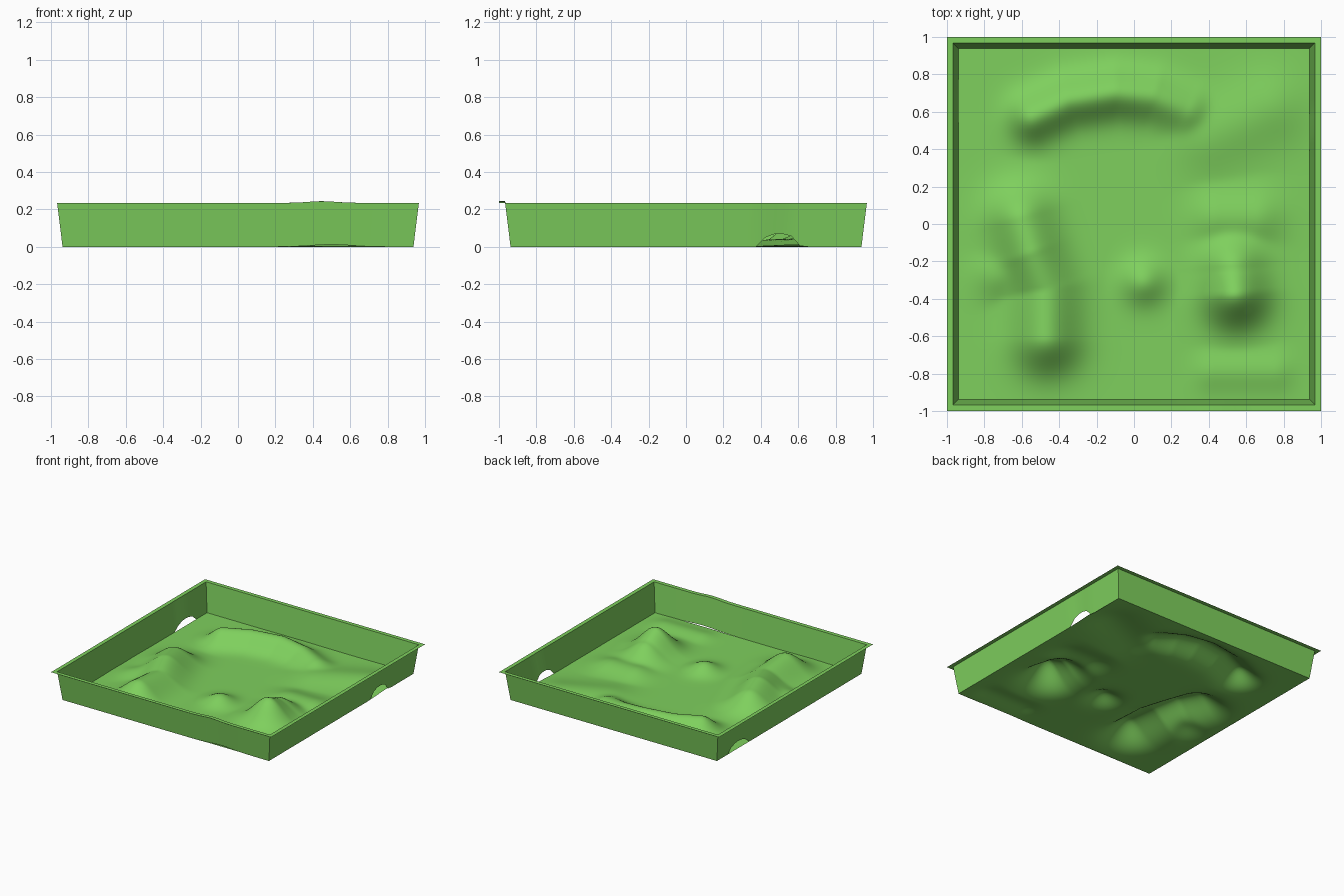
import bpy, bmesh
from math import exp
from mathutils import Vector

if "Cube" in bpy.data.objects:
    bpy.data.objects.remove(bpy.data.objects["Cube"])

TOP, FLOOR_W, WALL_W, RIM_W = 0.235, 0.938, 0.967, 1.0

green = bpy.data.materials.new("green")
green.diffuse_color = (0.21, 0.63, 0.11, 1)
green.use_nodes = True
green.node_tree.nodes["Principled BSDF"].inputs["Base Color"].default_value = green.diffuse_color

# Hill ridges: path points (x, y, height), softness
RIDGES = [
    ([(-0.60, 0.02, .15), (-0.55, -0.15, .17), (-0.47, -0.35, .14), (-0.47, -0.61, .165)], 0.12),
    ([(-0.54, 0.57, .12), (-0.35, 0.66, .12), (-0.1, 0.70, .12), (0.1, 0.68, .10), (0.28, 0.61, .07)], 0.085),
    ([(0.53, -0.24, .14), (0.54, -0.37, .20)], 0.115),
    ([(0.05, -0.31, .07)], 0.08),
    ([(0.45, 0.03, .05), (0.65, 0.03, .05)], 0.10),
    ([(0.40, 0.47, .04), (0.72, 0.62, .045)], 0.13),
    ([(0.42, -0.79, .025), (0.75, -0.79, .025)], 0.07),
    ([(-0.72, -0.27, .05)], 0.09),
]


def ridge_height(p, path, soft):
    """Gaussian falloff around the nearest point of a path."""
    best = 0.0
    pairs = list(zip(path, path[1:])) or [(path[0], path[0])]
    for a, b in pairs:
        pa, pb = Vector(a[:2]), Vector(b[:2])
        d = pb - pa
        t = 0 if d.length == 0 else max(0, min(1, (p - pa).dot(d) / d.length_squared))
        dist = (p - pa - d * t).length
        best = max(best, (a[2] + (b[2] - a[2]) * t) * exp(-dist ** 2 / (2 * soft ** 2)))
    return best


def terrain(x, y):
    p = Vector((x, y))
    return sum(ridge_height(p, r, s) ** 3 for r, s in RIDGES) ** (1 / 3)


def finish(name, bm):
    me = bpy.data.meshes.new(name)
    bm.to_mesh(me)
    bm.free()
    ob = bpy.data.objects.new(name, me)
    bpy.context.collection.objects.link(ob)
    me.materials.append(green)
    bpy.ops.object.select_all(action='DESELECT')
    ob.select_set(True)
    bpy.context.view_layer.objects.active = ob
    bpy.ops.object.shade_smooth_by_angle(angle=0.6)
    return ob


def bump(v, centre, width):
    return exp(-((v - centre) / width) ** 2)


def outline(size, n=40):
    """Square loop of points, anticlockwise."""
    s = [-1 + 2 * i / n for i in range(n)]
    loop = [(t, -1) for t in s] + [(1, t) for t in s] + [(-t, 1) for t in s] + [(-1, -t) for t in s]
    return [(x * size, y * size) for x, y in loop]


def top_z(x, y):
    return TOP + (0.009 * bump(x, 0.45, 0.1) if y < -0.9 else 0)


def bottom_z(x, y):
    if x > 0.93 and abs(y) < 0.93:
        return 0.07 * max(0, 1 - ((y - 0.5) / 0.11) ** 2) ** 0.5
    if x < -0.93 and abs(y) < 0.93:
        return 0.06 * max(0, 1 - ((y - 0.66) / 0.12) ** 2) ** 0.5
    return 0.012 * bump(x, 0.5, 0.15) if y < -0.9 else 0


def loft(name, loops):
    bm = bmesh.new()
    rings = [[bm.verts.new(p) for p in loop] for loop in loops]
    for a, b in zip(rings, rings[1:]):
        for i in range(len(a)):
            j = (i + 1) % len(a)
            bm.faces.new((a[i], a[j], b[j], b[i]))
    return finish(name, bm)


# Floor with rolling hills, hollow underneath
bm = bmesh.new()
bmesh.ops.create_grid(bm, x_segments=100, y_segments=100, size=FLOOR_W)
for v in bm.verts:
    v.co.z = terrain(v.co.x, v.co.y)
finish("hilly_floor", bm)

# Thin sloping walls with a small arch at the foot of both sides
low = [(x, y, bottom_z(x, y)) for x, y in outline(FLOOR_W)]
high = [(x, y, top_z(x, y)) for x, y in outline(WALL_W)]
loft("side_walls", [low, high])

# Flat flange around the top
loft("top_rim", [high, [(x, y, top_z(x, y)) for x, y in outline(RIM_W)]])
